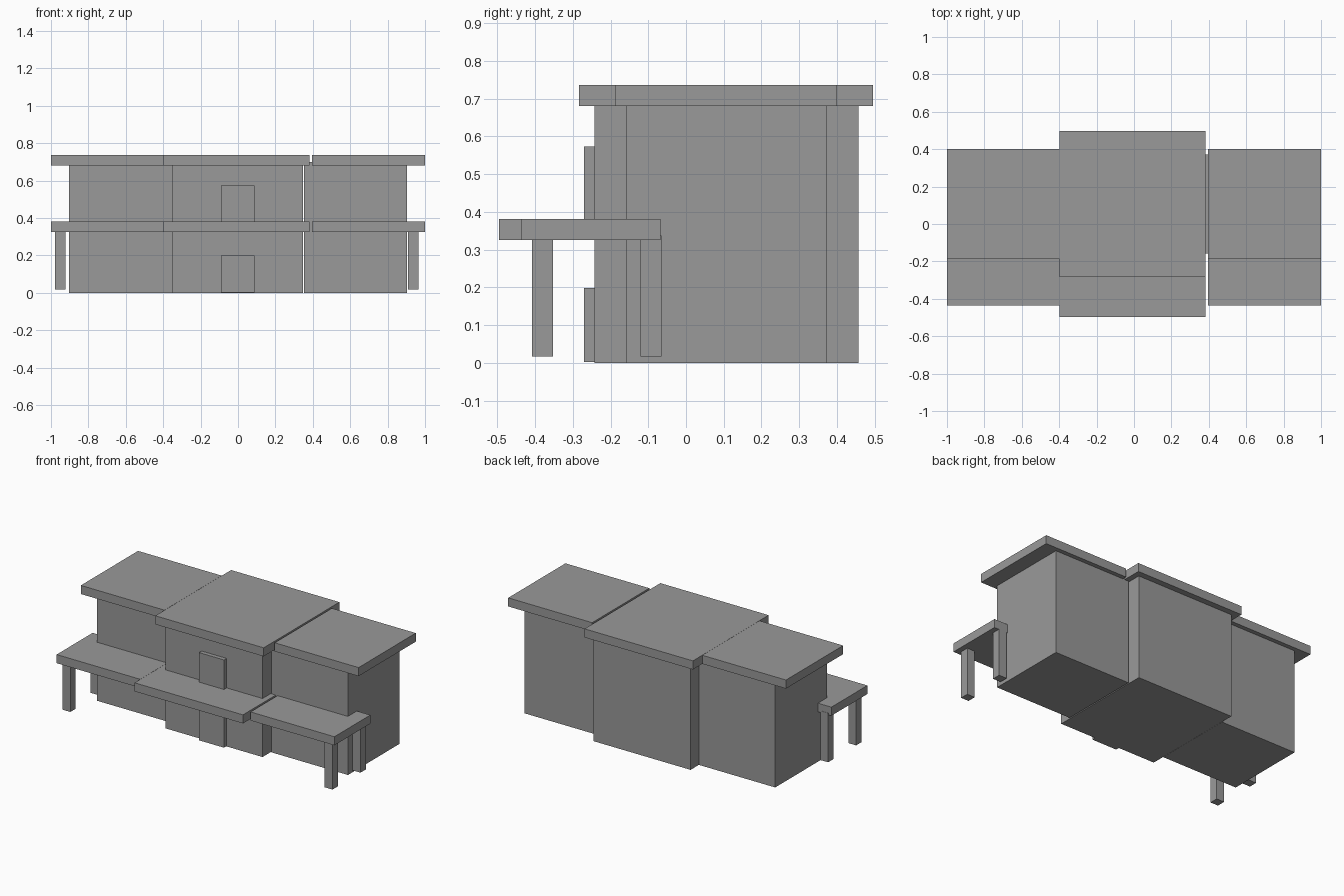
import bpy, bmesh
from mathutils import Matrix, Vector

if "Cube" in bpy.data.objects:
    bpy.data.objects.remove(bpy.data.objects["Cube"])

# Dark grey finish shared by every part
grey = bpy.data.materials.new("dark_grey")
grey.diffuse_color = (0.32, 0.32, 0.32, 1)
grey.use_nodes = True
grey.node_tree.nodes["Principled BSDF"].inputs["Base Color"].default_value = grey.diffuse_color


def box(name, x, y, z):
    """Axis-aligned box from (min, max) ranges."""
    lo, hi = Vector((x[0], y[0], z[0])), Vector((x[1], y[1], z[1]))
    mesh = bpy.data.meshes.new(name)
    bm = bmesh.new()
    bmesh.ops.create_cube(bm, size=1, matrix=Matrix.Translation((lo + hi) / 2)
                          @ Matrix.Diagonal((*(hi - lo), 1)))
    bm.to_mesh(mesh)
    bm.free()
    mesh.materials.append(grey)
    obj = bpy.data.objects.new(name, mesh)
    bpy.context.collection.objects.link(obj)
    return obj


# Column x ranges: left wing has a hairline joint, right wing leaves a narrow gap
wall_x = {"left_wing": (-0.903, -0.354), "centre": (-0.353, 0.347), "right_wing": (0.354, 0.903)}
roof_x = {"left_wing": (-1.0, -0.398), "centre": (-0.397, 0.383), "right_wing": (0.396, 1.0)}

for part in wall_x:
    mid = part == "centre"
    # Two-storey block
    box(part + "_walls", wall_x[part],
        (-0.243, 0.457) if mid else (-0.159, 0.372), (0, 0.70))
    # Flat overhanging roof
    box(part + "_roof", roof_x[part],
        (-0.283, 0.496) if mid else (-0.188, 0.40), (0.68, 0.736))
    # Porch / balcony slab
    box(part + "_porch_slab", roof_x[part],
        (-0.496, -0.127) if mid else (-0.437, -0.067), (0.325, 0.381))

# Front doors on each storey
for name, z in (("front_door", (0.002, 0.199)), ("balcony_door", (0.376, 0.573))):
    box(name, (-0.091, 0.088), (-0.27, -0.23), z)

# Porch posts at both ends
for side, x in (("left", (-0.978, -0.922)), ("right", (0.91, 0.966))):
    for row, y in (("front", (-0.408, -0.353)), ("rear", (-0.12, -0.065))):
        box(f"{side}_{row}_post", x, y, (0.017, 0.337))
